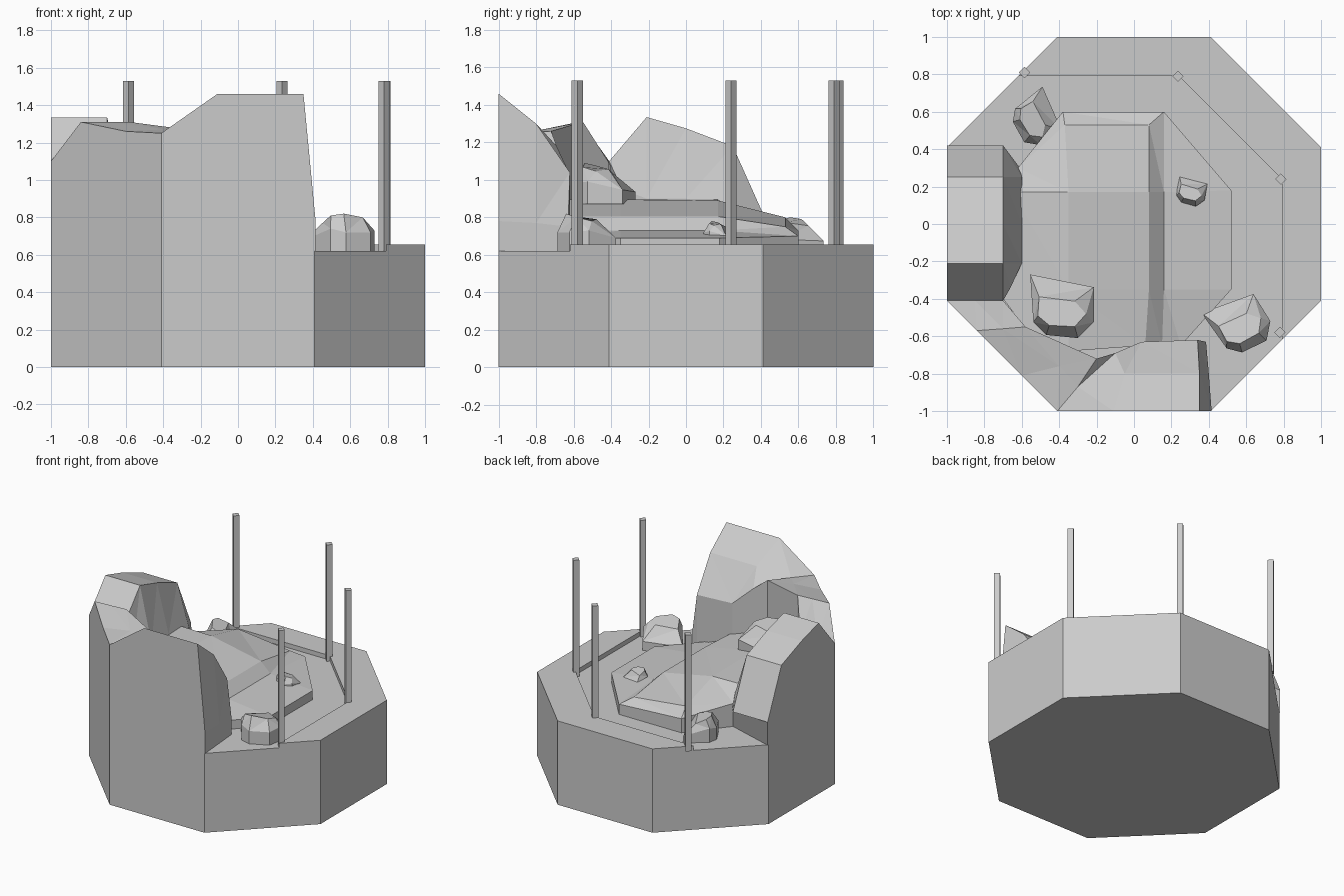
import bpy, bmesh
from math import radians
from mathutils import Matrix

if "Cube" in bpy.data.objects:
    bpy.data.objects.remove(bpy.data.objects["Cube"])

FLOOR = 0.62


def finish(name, bm):
    bmesh.ops.triangulate(bm, faces=[f for f in bm.faces if len(f.verts) == 4])
    bmesh.ops.recalc_face_normals(bm, faces=bm.faces)
    me = bpy.data.meshes.new(name)
    bm.to_mesh(me)
    bm.free()
    ob = bpy.data.objects.new(name, me)
    bpy.context.collection.objects.link(ob)
    return ob


def loft(name, rings):
    """Skin closed rings of equal length and cap both ends."""
    bm = bmesh.new()
    rows = [[bm.verts.new(p) for p in r] for r in rings]
    n = len(rows[0])
    for a, b in zip(rows, rows[1:]):
        for i in range(n):
            j = (i + 1) % n
            bm.faces.new((a[i], a[j], b[j], b[i]))
    bm.faces.new(rows[0])
    bm.faces.new(rows[-1])
    return finish(name, bm)


def prism(name, outline, z0, z1):
    return loft(name, [[(x, y, z) for x, y in outline] for z in (z0, z1)])


def cliff(name, stations):
    """Each station: outer top, mid and inner top points; sides drop to the floor."""
    rings = []
    for o, m, i in stations:
        rings.append([(o[0], o[1], FLOOR), o, m, i, (i[0], i[1], FLOOR)])
    return loft(name, rings)


# Octagonal base
octagon = [(.41, -1), (1, -.41), (1, .41), (.41, 1), (-.41, 1), (-1, .41), (-1, -.41), (-.41, -1)]
prism("base", octagon, 0, FLOOR)

# Raised rim along the back and right
prism("rim", [(-.62, .79), (.24, .79), (.79, .24), (.79, -.62),
              (1, -.41), (1, .41), (.41, 1), (-.41, 1)], FLOOR, .655)

# Square posts turned on edge
for k, (x, y) in enumerate([(-.585, .81), (.235, .79), (.785, .24), (.78, -.58)]):
    d = .03
    prism(f"post_{k + 1}", [(x - d, y), (x, y - d), (x + d, y), (x, y + d)], FLOOR, 1.53)

# Front cliff wrapping round the front left corner
cliff("front_cliff", [
    ((-1, -.41, 1.1), (-.85, -.41, 1.1), (-.7, -.41, 1.09)),
    ((-.84, -.57, 1.31), (-.7, -.56, 1.31), (-.58, -.55, 1.31)),
    ((-.6, -.81, 1.26), (-.4, -.76, 1.27), (-.2, -.72, 1.26)),
    ((-.41, -1, 1.25), (-.3, -.87, 1.25), (-.1, -.69, 1.18)),
    ((-.11, -1, 1.46), (-.05, -.8, 1.3), (.04, -.63, 1.05)),
    ((.35, -1, 1.46), (.35, -.8, 1.3), (.34, -.62, 1.04)),
    ((.415, -1, .78), (.4, -.8, .77), (.385, -.63, .75)),
])

# Left cliff
cliff("left_cliff", [
    ((-1, -.41, 1.1), (-.7, -.41, 1.1), (-.66, -.34, .95)),
    ((-1, -.21, 1.335), (-.7, -.21, 1.335), (-.6, -.21, .9)),
    ((-1, 0, 1.275), (-.7, 0, 1.275), (-.6, 0, .9)),
    ((-1, .25, 1.18), (-.7, .25, 1.18), (-.6, .25, .86)),
    ((-1, .42, .8), (-.7, .42, .8), (-.61, .3, .76)),
])

# Stepped mound: top surface, then skirt down to the floor
bm = bmesh.new()
v = [bm.verts.new(p) for p in [
    (.52, .18, .69), (.52, -.35, .69), (.25, -.65, .69),             # 0-2 low edge
    (.16, .6, .70), (.16, .17, .73), (.16, -.35, .73), (.15, -.65, .73),  # 3-6 step foot
    (.08, .53, .75), (.08, .17, .805), (.08, -.35, .805), (.06, -.65, .805),  # 7-10 step top
    (-.37, .53, .8), (-.35, .17, .89), (-.35, -.35, .895), (-.35, -.68, .895),  # 11-14 ridge
    (-.62, .3, .8), (-.65, .17, .895), (-.7, -.4, .895), (-.58, -.56, .895),  # 15-18 left
    (-.38, .6, .73),                                                # 19 back corner
]]
for f in [(3, 4, 0), (4, 5, 1, 0), (5, 6, 2, 1), (3, 7, 8, 4), (4, 8, 9, 5), (5, 9, 10, 6),
          (7, 11, 12, 8), (8, 12, 13, 9), (9, 13, 14, 10), (11, 15, 16, 12),
          (12, 16, 17, 13), (13, 17, 18, 14), (3, 19, 11, 7), (19, 15, 11)]:
    bm.faces.new([v[i] for i in f])
edge = [e for e in bm.edges if e.is_boundary]
skirt = bmesh.ops.extrude_edge_only(bm, edges=edge)["geom"]
for g in skirt:
    if isinstance(g, bmesh.types.BMVert):
        g.co.z = FLOOR
finish("mound", bm)

# Boulders: tall body at the front with a low ledge behind
base = [(-.5, .5), (-.45, -.25), (-.25, -.45), (.25, -.5), (.5, -.25), (.5, .3)]
crown = [(-.36, .15), (-.38, -.15), (-.2, -.3), (.2, -.32), (.38, -.12), (.2, .08)]
waist = [.3, .6, .5, .5, .55, .35]
peak = [.75, .95, 1, .9, .8, .85]
for k, (x, y, z, w, d, h, rot) in enumerate([
        (-.385, -.44, .87, .34, .34, .22, 0),
        (.565, -.53, .62, .29, .31, .2, 32),
        (.305, .18, .66, .16, .16, .12, -10),
        (-.52, .56, .62, .25, .25, .18, -55)]):
    rock = loft(f"boulder_{k + 1}", [
        [(*p, 0) for p in base],
        [(*p, s) for p, s in zip(base, waist)],
        [(*p, s) for p, s in zip(crown, peak)]])
    rock.data.transform(Matrix.Translation((x, y, z)) @ Matrix.Rotation(radians(rot), 4, 'Z')
                        @ Matrix.Diagonal((w, d, h, 1)))
